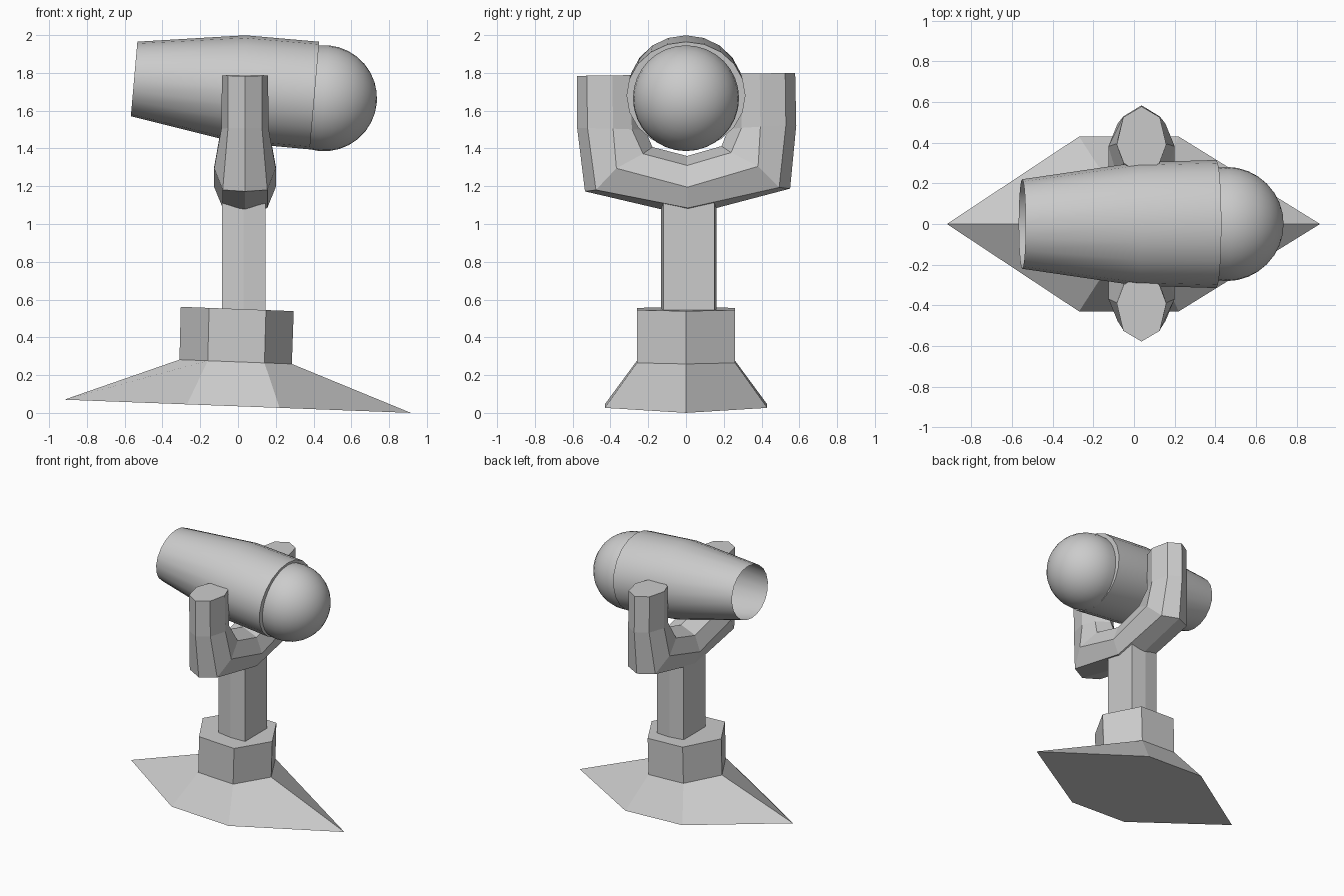
import bpy, bmesh, math
from mathutils import Matrix, Vector

if "Cube" in bpy.data.objects:
    bpy.data.objects.remove(bpy.data.objects["Cube"])

TILT = math.radians(5)


def finish(name, bm, smooth=False):
    bmesh.ops.recalc_face_normals(bm, faces=bm.faces)
    me = bpy.data.meshes.new(name)
    bm.to_mesh(me)
    bm.free()
    ob = bpy.data.objects.new(name, me)
    bpy.context.collection.objects.link(ob)
    if smooth:
        bpy.ops.object.select_all(action='DESELECT')
        ob.select_set(True)
        bpy.context.view_layer.objects.active = ob
        bpy.ops.object.shade_smooth_by_angle(angle=math.radians(35))
    return ob


def loft(name, rings, cap_start=True, cap_end=True, smooth=False):
    bm = bmesh.new()
    rows = [[bm.verts.new(p) for p in ring] for ring in rings]
    n = len(rows[0])
    for a, b in zip(rows, rows[1:]):
        for i in range(n):
            j = (i + 1) % n
            bm.faces.new((a[i], a[j], b[j], b[i]))
    if cap_start:
        bm.faces.new(rows[0])
    if cap_end:
        bm.faces.new(rows[-1])
    return finish(name, bm, smooth)


# Pointed hexagonal foot and its collar, on a slightly sloping plane
def hexagon(left, back, front, right, half_y, z):
    pts = [(left, 0), (back, -half_y), (front, -half_y),
           (right, 0), (front, half_y), (back, half_y)]
    return [(x, y, z - 0.038 * x) for x, y in pts]


collar_low = hexagon(-0.31, -0.16, 0.14, 0.285, 0.26, 0.27)
loft("foot", [hexagon(-0.92, -0.27, 0.22, 0.915, 0.43, 0.035), collar_low])
loft("collar", [collar_low, hexagon(-0.303, -0.153, 0.148, 0.295, 0.26, 0.55)])

# Post: six sides, nearly rectangular
post = [(-0.085, -0.12), (0.03, -0.132), (0.145, -0.12),
        (0.145, 0.15), (0.03, 0.162), (-0.085, 0.15)]
loft("post", [[(x, y, z) for x, y in post] for z in (0.5, 1.2)])

# Yoke: eight-sided section swept round a U.
# Each station: (y, z) of outer tip, outer shoulder, widest, inner shoulder,
# inner tip, then half widths of the three middle points.
centre = ([(0, 1.045), (0, 1.085), (0, 1.195), (0, 1.31), (0, 1.36)],
          (0.118, 0.163, 0.12))
corner = ([(0.543, 1.18), (0.485, 1.187), (0.375, 1.30), (0.233, 1.375),
           (0.183, 1.41)], (0.118, 0.163, 0.12))
bend = ([(0.58, 1.515), (0.525, 1.515), (0.39, 1.51), (0.29, 1.505),
         (0.22, 1.50)], (0.09, 0.125, 0.088))
tip = ([(0.578, 1.792), (0.525, 1.792), (0.39, 1.792), (0.30, 1.792),
        (0.24, 1.792)], (0.09, 0.122, 0.088))


def section(station, side):
    pts, w = station
    half = [0, w[0], w[1], w[2], 0]
    loop = [(half[i], pts[i]) for i in range(5)]
    loop += [(-half[i], pts[i]) for i in (3, 2, 1)]
    return [(0.037 + x, side * y - 0.0135 * (z - 1.79), z + 0.0135 * side * y)
            for x, (y, z) in loop]


loft("yoke", [section(s, -1) for s in (tip, bend, corner)]
     + [section(s, 1) for s in (centre, corner, bend, tip)])


# Barrel: tilted elliptical tube, open at the narrow end
def ellipse(cx, cz, ry, rz, n=20):
    ring = []
    for i in range(n):
        a = 2 * math.pi * i / n
        up = rz * math.cos(a)
        ring.append((cx + up * math.sin(TILT), ry * math.sin(a),
                     cz + up * math.cos(TILT)))
    return ring


loft("barrel", [ellipse(-0.55, 1.768, 0.22, 0.198),
                ellipse(0.015, 1.715, 0.303, 0.285),
                ellipse(0.405, 1.68, 0.315, 0.286)],
     cap_start=False, smooth=True)

# Dome closing the wide end
bm = bmesh.new()
bmesh.ops.create_uvsphere(bm, u_segments=32, v_segments=16, radius=0.281)
bmesh.ops.delete(bm, geom=[v for v in bm.verts if v.co.z < -0.06],
                 context='VERTS')
bm.transform(Matrix.Translation(Vector((0.455, 0, 1.666)))
             @ Matrix.Rotation(math.pi / 2 + TILT, 4, 'Y'))
finish("dome", bm, smooth=True)
